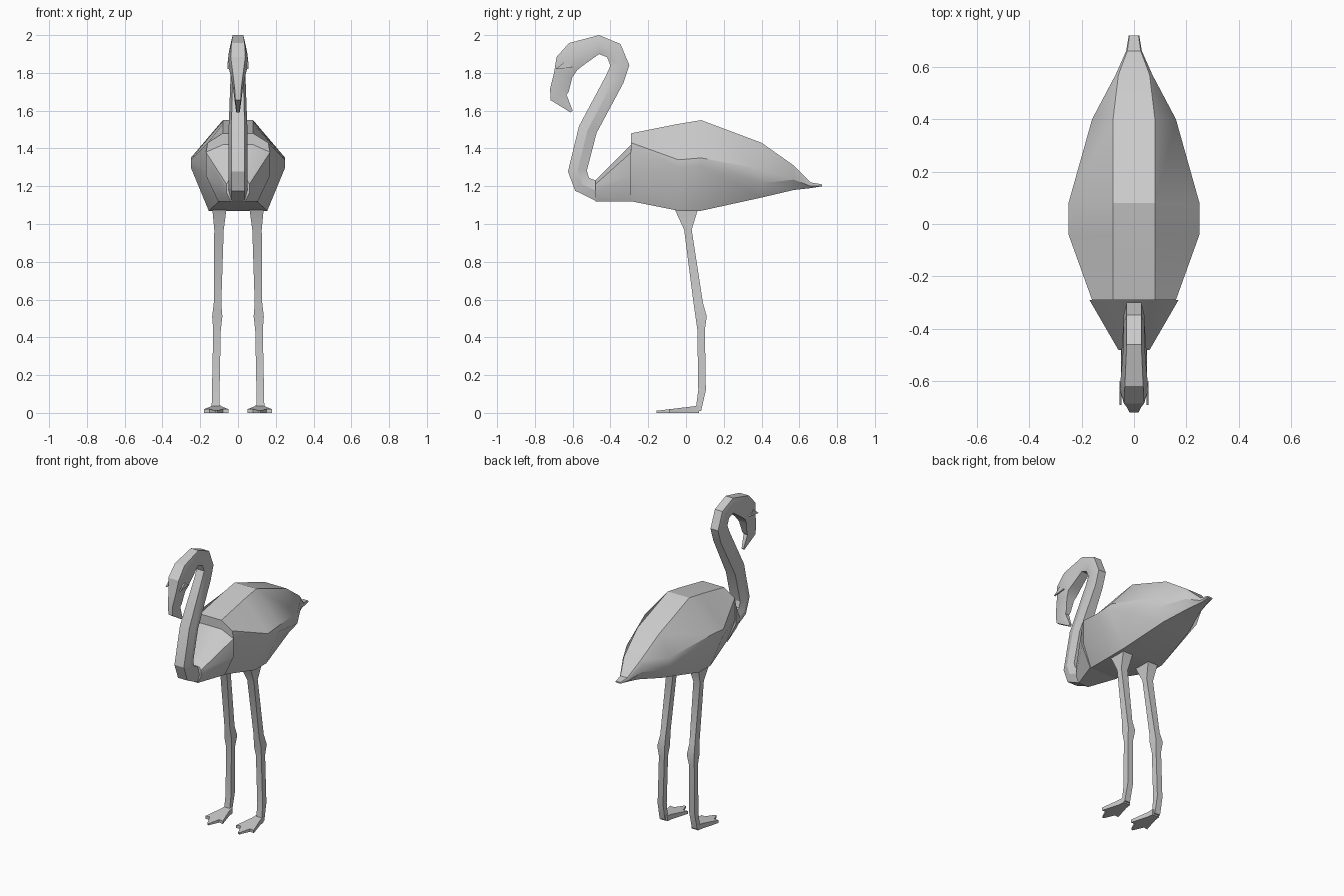
import bpy, bmesh, math
from mathutils import Vector

cube = bpy.data.objects.get("Cube")
if cube:
    bpy.data.objects.remove(cube, do_unlink=True)

grey = (0.6, 0.6, 0.6, 1)
plain_grey = bpy.data.materials.new("plain grey")
plain_grey.use_nodes = True
plain_grey.diffuse_color = grey
plain_grey.node_tree.nodes["Principled BSDF"].inputs["Base Color"].default_value = grey


def loft(name, rings):
    """Skin closed rings of equal length, cap both ends and shade by angle."""
    bm = bmesh.new()
    loops = [[bm.verts.new(point) for point in ring] for ring in rings]
    for lower, upper in zip(loops, loops[1:]):
        for i in range(len(lower)):
            bm.faces.new((lower[i - 1], lower[i], upper[i], upper[i - 1]))
    bm.faces.new(loops[0])
    bm.faces.new(loops[-1])
    bmesh.ops.recalc_face_normals(bm, faces=bm.faces[:])
    mesh = bpy.data.meshes.new(name)
    bm.to_mesh(mesh)
    bm.free()
    mesh.materials.append(plain_grey)
    part = bpy.data.objects.new(name, mesh)
    bpy.context.collection.objects.link(part)
    bpy.ops.object.select_all(action='DESELECT')
    part.select_set(True)
    bpy.context.view_layer.objects.active = part
    bpy.ops.object.shade_smooth_by_angle(angle=math.radians(30))


def mirrored(half):
    """Close a half outline by reflecting it across x."""
    return half + [(-x, y, z) for x, y, z in reversed(half)]


def body_ring(y, width, back, wing, belly):
    """Eight-sided section: narrow back, wing edge, flank and flat belly."""
    flank = belly + (wing - belly) * max(0.5, 4 * width - 0.15)
    half = [(min(0.08, 0.85 * width), back), (width, wing), (width, flank), (0.62 * width, belly)]
    return mirrored([(x, y, z) for x, z in half])


def tube_ring(index, stations):
    """Six-sided section set square to the path of a tube in the middle plane."""
    centre, depth, width = stations[index]
    before = stations[max(index - 1, 0)][0]
    after = stations[min(index + 1, len(stations) - 1)][0]
    tangent = Vector((0, 0, 0))
    for start, end in ((before, centre), (centre, after)):
        tangent += (end - start).normalized()
    across = Vector((0, -tangent.z, tangent.y)).normalized() * depth
    side = Vector((width, 0, 0))
    half = [centre - across + side * 0.7, centre + side, centre + across + side * 0.7]
    return mirrored([tuple(point) for point in half])


def leg_ring(sign, z, y, depth, width):
    """Rectangular section; the legs spread slightly towards the ground."""
    x = 0.12 - 0.02 * z
    corners = ((-1, -1), (1, -1), (1, 1), (-1, 1))
    return [(sign * (x + i * width), y + j * depth, z) for i, j in corners]


# Body with a step where the folded wings begin: y, width, back, wing, belly
body_stations = [
    (-0.48, 0.06, 1.23, 1.21, 1.12),
    (-0.29, 0.17, 1.42, 1.38, 1.12),
    (-0.29, 0.16, 1.48, 1.43, 1.12),
    (-0.04, 0.25, 1.53, 1.34, 1.07),
    (0.08, 0.25, 1.55, 1.35, 1.07),
    (0.4, 0.16, 1.43, 1.29, 1.14),
    (0.57, 0.07, 1.31, 1.29, 1.18),
    (0.66, 0.03, 1.22, 1.21, 1.19),
    (0.72, 0.02, 1.21, 1.205, 1.2),
]
loft("body", [body_ring(*station) for station in body_stations])

# Neck rises from the chest and bends round an arc into the head
neck_path = [(-0.46, 1.17), (-0.55, 1.21), (-0.575, 1.28), (-0.52, 1.5)]
stations = [(Vector((0, y, z)), 0.05, 0.05) for y, z in neck_path]
crown = Vector((0, -0.46, 1.84))
for degrees in (-40, 0, 45, 90):
    turn = math.radians(degrees)
    spoke = Vector((0, math.cos(turn), math.sin(turn)))
    stations.append((crown + spoke * 0.11, 0.05, 0.04))

# Head and hooked beak: y, z, depth, width
head_path = [
    (-0.58, 1.9, 0.07, 0.05),
    (-0.63, 1.85, 0.065, 0.055),
    (-0.65, 1.79, 0.05, 0.04),
    (-0.67, 1.71, 0.05, 0.025),
    (-0.675, 1.67, 0.045, 0.02),
    (-0.605, 1.595, 0.007, 0.01),
]
stations += [(Vector((0, y, z)), depth, width) for y, z, depth, width in head_path]
loft("neck_head_and_beak", [tube_ring(index, stations) for index in range(len(stations))])

# Legs with a knobbly joint: z, y, depth, width
leg_stations = [
    (1.1, 0, 0.07, 0.04),
    (0.97, 0.01, 0.02, 0.025),
    (0.58, 0.065, 0.025, 0.02),
    (0.51, 0.08, 0.03, 0.027),
    (0.44, 0.08, 0.02, 0.02),
    (0.12, 0.085, 0.02, 0.02),
    (0.01, 0.065, 0.015, 0.02),
]
# Half outline of a webbed foot from heel to middle toe, and an almond eye
foot_half = [(0.025, 0.07), (0.03, 0.03), (0.065, -0.09), (0.035, -0.085), (0.005, -0.155)]
eye_outline = [(-0.69, 1.82), (-0.64, 1.86), (-0.6, 1.83), (-0.64, 1.825)]

for side, sign in (("left", 1), ("right", -1)):
    loft(side + "_leg", [leg_ring(sign, *station) for station in leg_stations])
    outline = mirrored([(x, y, 0.03 + 0.12 * y) for x, y in foot_half])
    top = [(sign * 0.115 + x, y, z) for x, y, z in outline]
    loft(side + "_foot", [[(x, y, 0) for x, y, z in top], top])
    loft(side + "_eye", [[(sign * x, y, z) for y, z in eye_outline] for x in (0.047, 0.056)])
